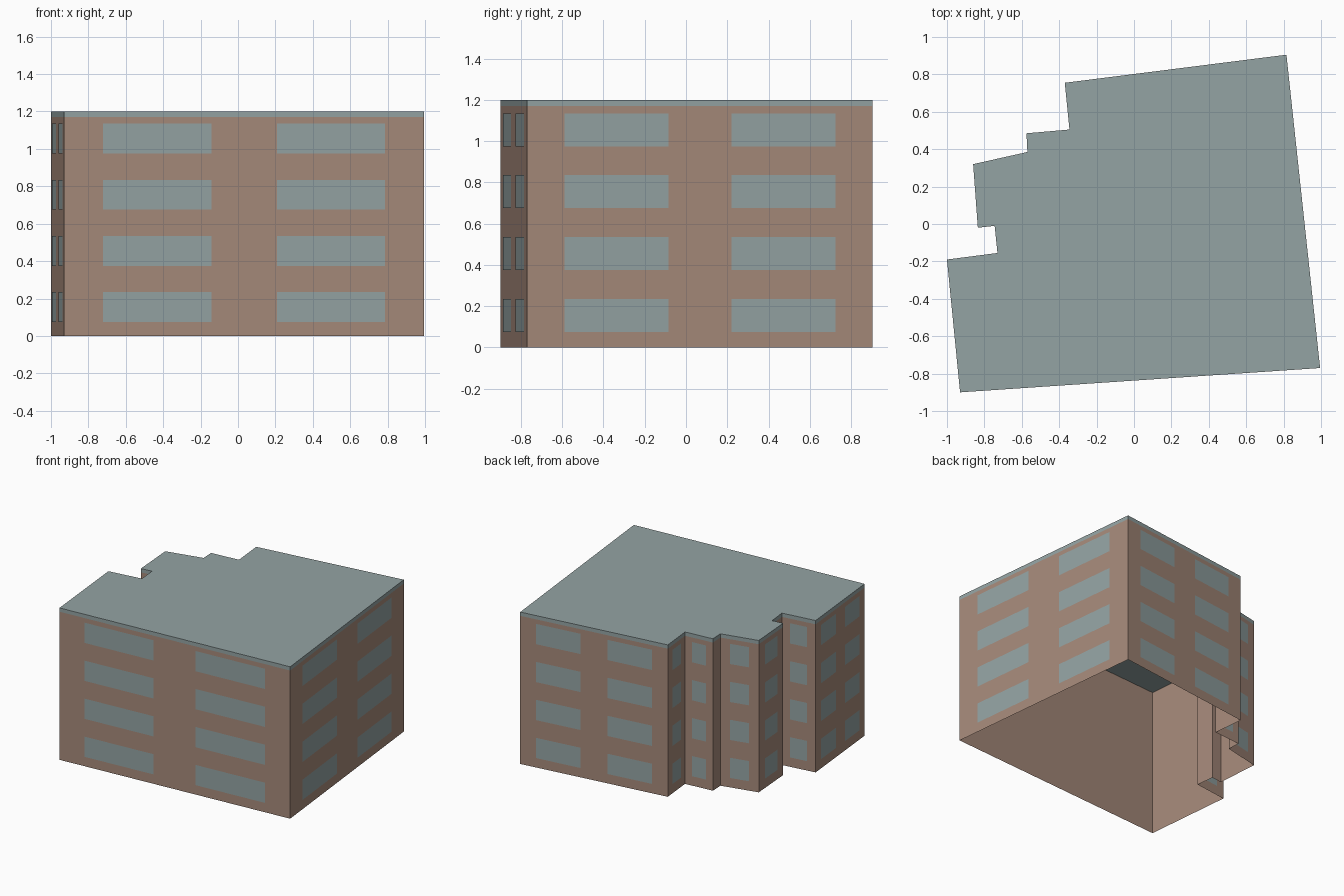
import bpy
import bmesh
from mathutils import Vector

cube = bpy.data.objects.get("Cube")
if cube:
    bpy.data.objects.remove(cube, do_unlink=True)

# Footprint, counter-clockwise from the front right corner
FOOTPRINT = [Vector((x, y, 0)) for x, y in [
    (-0.93, -0.90), (0.995, -0.77), (0.815, 0.905), (-0.37, 0.755),
    (-0.345, 0.505), (-0.575, 0.485), (-0.57, 0.385), (-0.86, 0.32),
    (-0.835, -0.02), (-0.745, -0.01), (-0.73, -0.155), (-1.0, -0.19)]]
WALL_TOP, ROOF_TOP = 1.17, 1.2
STOREYS, STOREY_HEIGHT = 4, 0.3
SILL, WINDOW_HEIGHT = 0.075, 0.16
UP = Vector((0, 0, 1))


def make_material(name, color):
    mat = bpy.data.materials.new(name)
    mat.use_nodes = True
    mat.diffuse_color = color
    mat.node_tree.nodes["Principled BSDF"].inputs["Base Color"].default_value = color
    return mat


def finish(name, bm, mat):
    mesh = bpy.data.meshes.new(name)
    bm.to_mesh(mesh)
    bm.free()
    mesh.materials.append(mat)
    obj = bpy.data.objects.new(name, mesh)
    bpy.context.collection.objects.link(obj)
    return obj


def quad(bm, start, end, low, high):
    corners = [start + UP * low, end + UP * low, end + UP * high, start + UP * high]
    bm.faces.new([bm.verts.new(c) for c in corners])


brick = make_material("brick", (0.38, 0.253, 0.195, 1))
slate = make_material("grey_teal", (0.296, 0.367, 0.367, 1))
edges = list(zip(FOOTPRINT, FOOTPRINT[1:] + FOOTPRINT[:1]))

# Walls: an open shell without a floor
bm = bmesh.new()
for start, end in edges:
    quad(bm, start, end, 0, WALL_TOP)
bmesh.ops.remove_doubles(bm, verts=bm.verts, dist=0.0001)
finish("walls", bm, brick)

# Flat roof slab
bm = bmesh.new()
base = bm.faces.new([bm.verts.new(p + UP * WALL_TOP) for p in FOOTPRINT])
top = bmesh.ops.extrude_face_region(bm, geom=[base], use_keep_orig=True)
bmesh.ops.translate(bm, vec=UP * (ROOF_TOP - WALL_TOP),
                    verts=[v for v in top["geom"] if isinstance(v, bmesh.types.BMVert)])
bmesh.ops.recalc_face_normals(bm, faces=bm.faces)
finish("roof", bm, slate)

# Windows: two columns on long walls, one on medium walls, none on short ones
bm = bmesh.new()
for start, end in edges:
    along = end - start
    if along.length < 0.2:
        continue
    columns = [(0.108, 0.409), (0.591, 0.892)] if along.length > 0.5 else [(0.25, 0.75)]
    outward = along.cross(UP).normalized() * 0.002
    for left, right in columns:
        for storey in range(STOREYS):
            low = storey * STOREY_HEIGHT + SILL
            quad(bm, start + along * left + outward, start + along * right + outward,
                 low, low + WINDOW_HEIGHT)
finish("windows", bm, slate)
